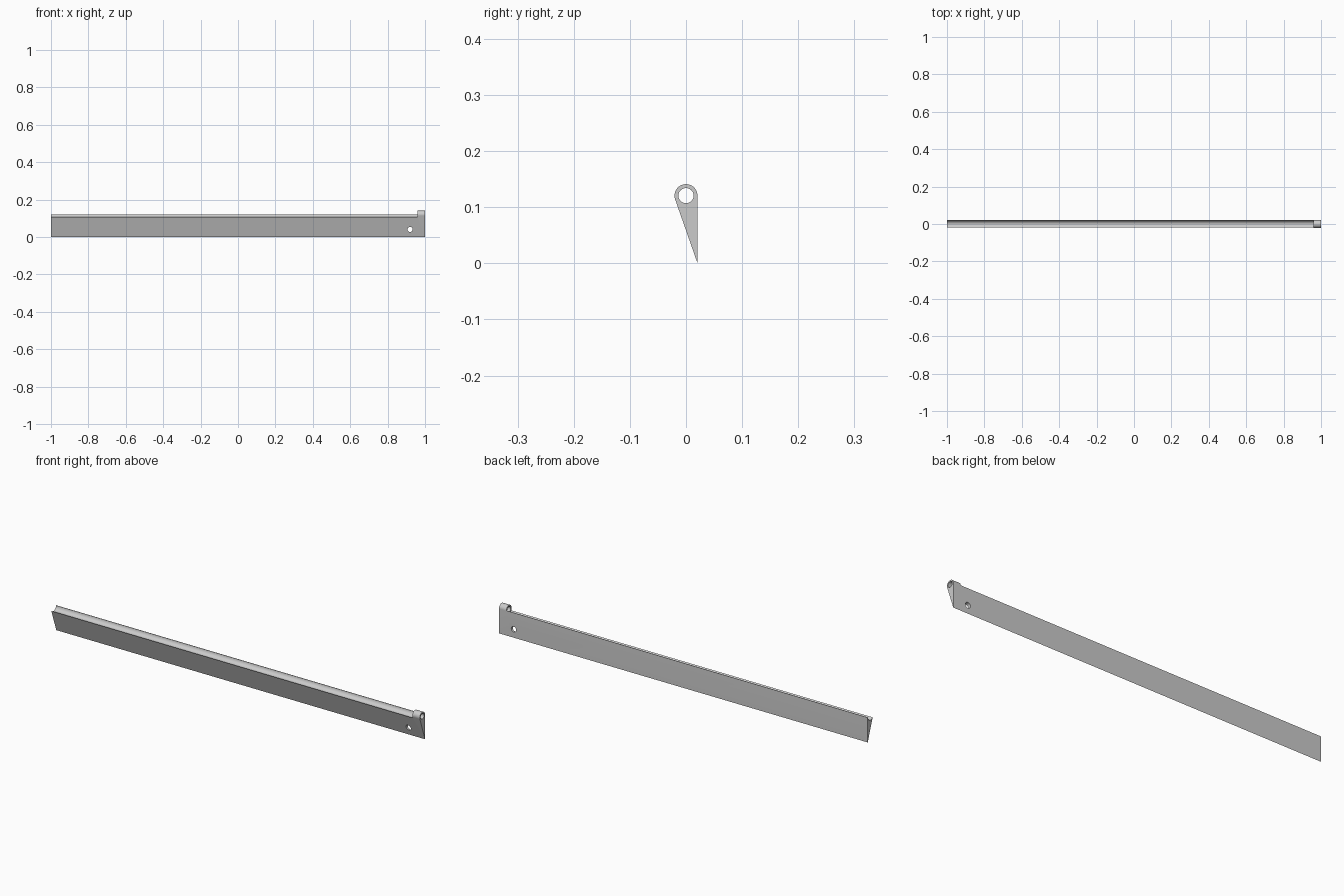
import bpy, bmesh, math
from math import sin, cos, pi

if "Cube" in bpy.data.objects:
    bpy.data.objects.remove(bpy.data.objects["Cube"])

R, ZC = 0.0205, 0.1205          # knuckle radius and pin height
X_STEP = 0.96                   # where the knuckle starts


def arc(cy, cz, r, a0, a1, n):
    return [(cy + r * cos(a0 + (a1 - a0) * i / n),
             cz + r * sin(a0 + (a1 - a0) * i / n)) for i in range(n + 1)]


def prism(name, pts, x0, x1):
    """Extrude a closed (y, z) profile along x."""
    bm = bmesh.new()
    face = bm.faces.new([bm.verts.new((x0, y, z)) for y, z in pts])
    ext = bmesh.ops.extrude_face_region(bm, geom=[face])
    bmesh.ops.translate(bm, vec=(x1 - x0, 0, 0),
                        verts=[v for v in ext["geom"] if isinstance(v, bmesh.types.BMVert)])
    bmesh.ops.recalc_face_normals(bm, faces=bm.faces)
    me = bpy.data.meshes.new(name)
    bm.to_mesh(me)
    bm.free()
    ob = bpy.data.objects.new(name, me)
    bpy.context.collection.objects.link(ob)
    return ob


# Teardrop strip: round top, vertical back, slanted front to a sharp lower edge
taper = 2 * math.atan(R / ZC)
strip = prism("hinge_strip", [(R, 0)] + arc(0, ZC, R, 0, pi + taper, 40), -1, 1)

# Concave channel along the strip, leaving the knuckle at the right end
channel = prism("channel_cutter",
                arc(-0.002, 0.122, 0.0205, pi, 2 * pi, 32)
                + [(0.05, 0.122), (0.05, 0.2), (-0.05, 0.2), (-0.05, 0.122)],
                -1.1, X_STEP)

# Pin bore through the knuckle
bore = prism("pin_cutter", arc(0, ZC, 0.0135, 0, 2 * pi, 40)[:-1], 0.93, 1.1)

# Screw hole, front to back
bpy.ops.mesh.primitive_cylinder_add(vertices=32, radius=0.0135, depth=0.2,
                                    location=(0.92, 0, 0.041), rotation=(pi / 2, 0, 0))
screw = bpy.context.object
screw.name = "screw_cutter"

bpy.context.view_layer.objects.active = strip
for cutter in (channel, bore, screw):
    mod = strip.modifiers.new(cutter.name, "BOOLEAN")
    mod.operation, mod.solver, mod.object = "DIFFERENCE", "EXACT", cutter
    bpy.ops.object.modifier_apply(modifier=mod.name)
    bpy.data.objects.remove(cutter)

bpy.ops.object.select_all(action="DESELECT")
strip.select_set(True)
bpy.ops.object.shade_smooth_by_angle(angle=math.radians(30))
